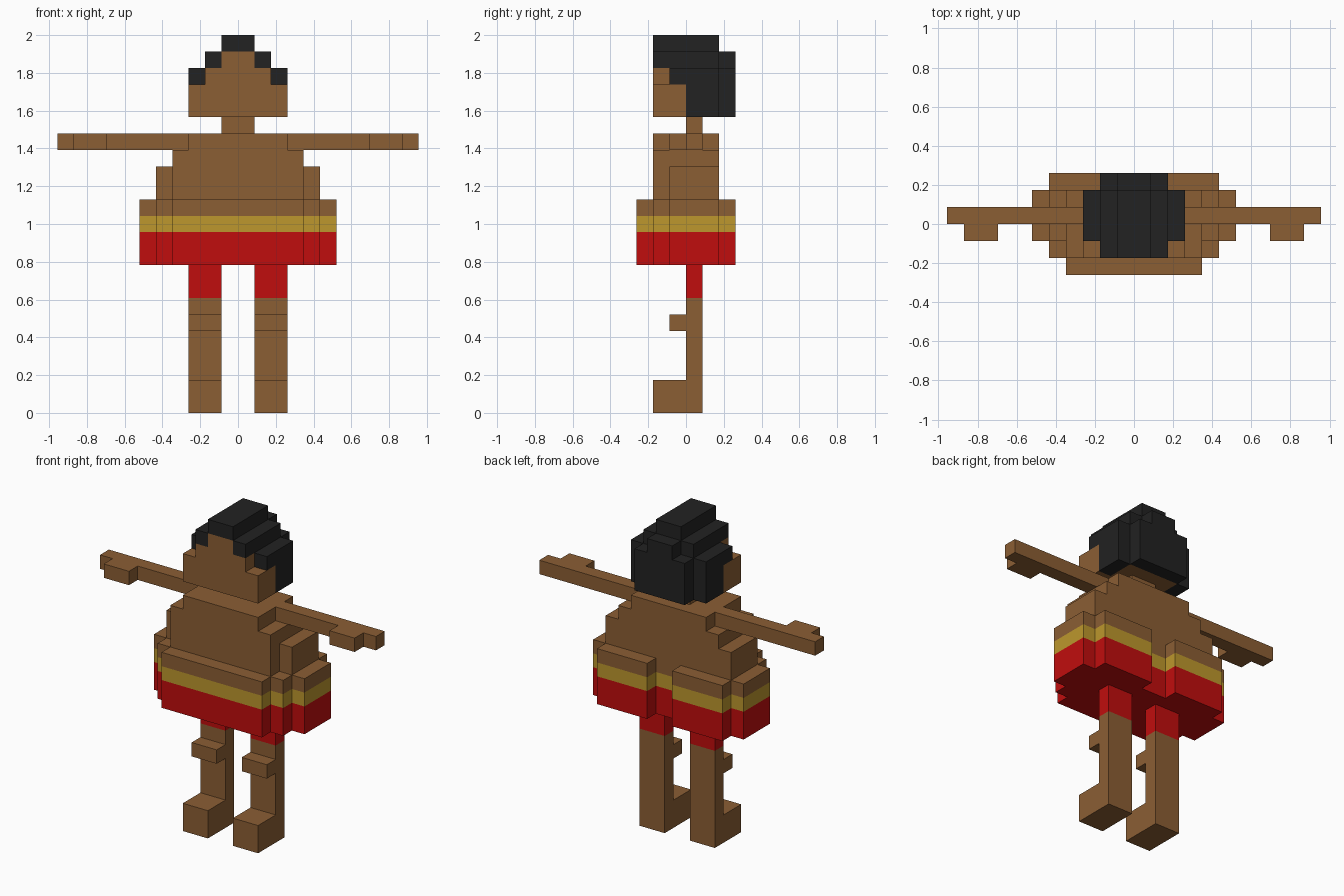
import bpy
import bmesh
from mathutils import Vector

U = 2 / 23  # one block

cube = bpy.data.objects.get("Cube")
if cube:
    bpy.data.objects.remove(cube, do_unlink=True)


def material(name, rgb):
    m = bpy.data.materials.new(name)
    m.use_nodes = True
    m.diffuse_color = (*rgb, 1)
    m.node_tree.nodes["Principled BSDF"].inputs["Base Color"].default_value = (*rgb, 1)
    return m


SKIN = material("brown_skin", (0.26, 0.112, 0.034))
RED = material("red_cloth", (0.527, 0.004, 0.004))
GOLD = material("gold_band", (0.51, 0.31, 0.026))
HAIR = material("black_hair", (0.016, 0.016, 0.016))


def finish(name, bm, mat):
    bmesh.ops.recalc_face_normals(bm, faces=bm.faces)
    mesh = bpy.data.meshes.new(name)
    bm.to_mesh(mesh)
    bm.free()
    mesh.materials.append(mat)
    obj = bpy.data.objects.new(name, mesh)
    bpy.context.collection.objects.link(obj)
    return obj


def add_prism(bm, points, axis, low, high):
    """Extrude a flat outline along x (points are y, z) or z (points are x, y)."""
    if axis == "x":
        ring, step = [Vector((low, a, b)) for a, b in points], Vector((high - low, 0, 0))
    else:
        ring, step = [Vector((a, b, low)) for a, b in points], Vector((0, 0, high - low))
    face = bm.faces.new([bm.verts.new(p * U) for p in ring])
    ext = bmesh.ops.extrude_face_region(bm, geom=[face], use_keep_orig=True)
    verts = [g for g in ext["geom"] if isinstance(g, bmesh.types.BMVert)]
    bmesh.ops.translate(bm, verts=verts, vec=step * U)


def prism(name, points, axis, low, high, mat):
    bm = bmesh.new()
    add_prism(bm, points, axis, low, high)
    return finish(name, bm, mat)


def boxes(name, specs, mat):
    """One object from boxes given as x, y and z ranges."""
    bm = bmesh.new()
    for (x0, x1), (y0, y1), z in specs:
        add_prism(bm, [(x0, y0), (x1, y0), (x1, y1), (x0, y1)], "z", *z)
    return finish(name, bm, mat)


def mirrored(half):
    """Close a right-hand outline with its mirror image."""
    return half + [(-x, y) for x, y in reversed(half)]


# Hips: one stepped outline, stacked in colour bands
hip = mirrored([(4, -3), (4, -2), (5, -2), (5, -1), (6, -1), (6, 2),
                (5, 2), (5, 3), (1, 3), (1, 2)])
for name, low, high, mat in (("shorts", 9, 11, RED), ("waistband", 11, 12, GOLD),
                             ("waist", 12, 13, SKIN)):
    prism(name, hip, "z", low, high, mat)

# Torso tiers
prism("belly", mirrored([(4, -2), (4, -1), (5, -1), (5, 2)]), "z", 13, 15, SKIN)
prism("chest", mirrored([(4, -2), (4, 2)]), "z", 15, 16, SKIN)
prism("shoulders", mirrored([(3, -2), (3, 2)]), "z", 16, 17, SKIN)
prism("neck", mirrored([(1, 0), (1, 1)]), "z", 17, 18, SKIN)

# Limbs, left and right
leg = [(1, 0), (1, 7), (0, 7), (0, 6), (-1, 6), (-1, 5), (0, 5), (0, 2), (-2, 2), (-2, 0)]
arm = [(3, 0), (8, 0), (8, -1), (10, -1), (10, 0), (11, 0), (11, 1), (3, 1)]
for side, s in (("left", 1), ("right", -1)):
    prism(side + "_leg", leg, "x", s, 3 * s, SKIN)
    boxes(side + "_shorts_leg", [((s, 3 * s), (0, 1), (7, 9))], RED)
    prism(side + "_arm", [(s * x, y) for x, y in arm], "z", 16, 17, SKIN)

# Head
boxes("head", [((-3, 3), (-2, 0), (18, 20)),
               ((-2, 2), (0, 2), (18, 20)),
               ((-2, 2), (-2, 2), (20, 21)),
               ((-1, 1), (-2, 2), (21, 22))], SKIN)

# Hair: crown and back, then the stepped sides
hair = [((-1, 1), (-2, 2), (22, 23)),
        ((-2, 2), (2, 3), (18, 21)),
        ((-1, 1), (2, 3), (21, 22))]
for s in (1, -1):
    hair += [((s, 2 * s), (-2, 2), (21, 22)),
             ((2 * s, 3 * s), (-1, 2), (20, 21)),
             ((2 * s, 3 * s), (0, 2), (18, 20))]
boxes("hair", hair, HAIR)
